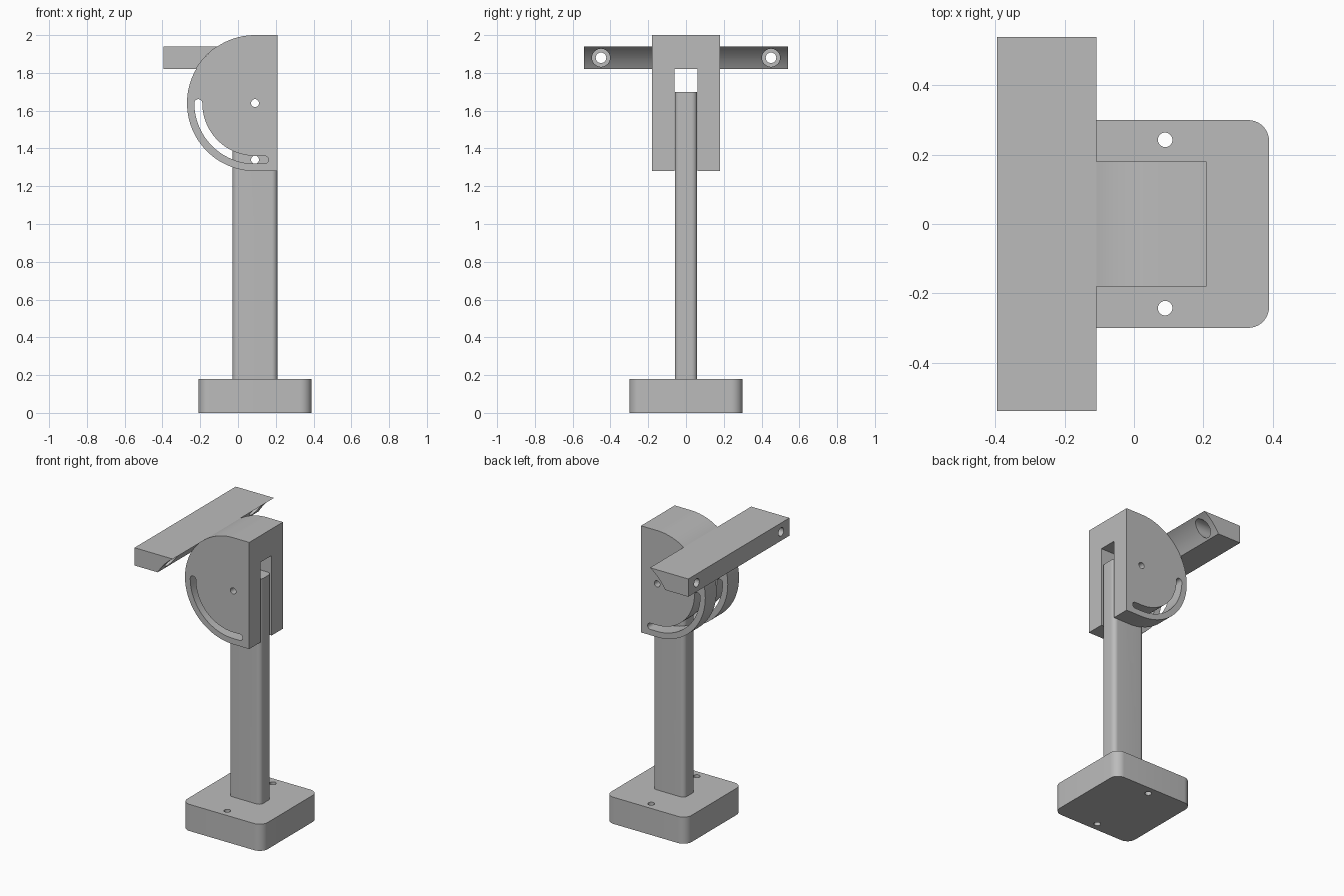
import bpy
import bmesh
from math import cos, sin, radians, asin, degrees

if "Cube" in bpy.data.objects:
    bpy.data.objects.remove(bpy.data.objects["Cube"], do_unlink=True)

grey = bpy.data.materials.new("plain grey")
grey.use_nodes = True
COLOUR = (0.5, 0.5, 0.5, 1)
grey.diffuse_color = COLOUR
grey.node_tree.nodes["Principled BSDF"].inputs["Base Color"].default_value = COLOUR

PIVOT_X, PIVOT_Z = 0.09, 1.64
HEAD_R, TRACK_R, HOLE_R = 0.36, 0.30, 0.021


def arc(cx, cy, r, start, end, steps=24):
    angles = [radians(start + (end - start) * i / steps) for i in range(steps + 1)]
    return [(cx + r * cos(a), cy + r * sin(a)) for a in angles]


def circle(cx, cy, r):
    return arc(cx, cy, r, 0, 360, 32)[:-1]


def rounded_rect(cx, cy, hx, hy, r):
    points = []
    for sx, sy, start in ((1, 1, 0), (-1, 1, 90), (-1, -1, 180), (1, -1, 270)):
        points += arc(cx + sx * (hx - r), cy + sy * (hy - r), r, start, start + 90, 10)
    return points


def prism(name, outline, axis, low, high):
    """Extrude a closed outline along an axis."""
    place = {"X": lambda a, b, c: (c, a, b),
             "Y": lambda a, b, c: (a, c, b),
             "Z": lambda a, b, c: (a, b, c)}[axis]
    bm = bmesh.new()
    face = bm.faces.new([bm.verts.new(place(a, b, low)) for a, b in outline])
    moved = bmesh.ops.extrude_face_region(bm, geom=[face])["geom"]
    verts = [v for v in moved if isinstance(v, bmesh.types.BMVert)]
    bmesh.ops.translate(bm, verts=verts, vec=place(0, 0, high - low))
    bmesh.ops.recalc_face_normals(bm, faces=bm.faces)
    mesh = bpy.data.meshes.new(name)
    bm.to_mesh(mesh)
    bm.free()
    mesh.materials.append(grey)
    obj = bpy.data.objects.new(name, mesh)
    bpy.context.collection.objects.link(obj)
    return obj


def select(obj):
    bpy.ops.object.select_all(action="DESELECT")
    obj.select_set(True)
    bpy.context.view_layer.objects.active = obj


def finish(obj, cutters):
    """Cut the openings, then smooth the rounded faces."""
    select(obj)
    for cutter in cutters:
        cutter.hide_render = True
        mod = obj.modifiers.new("opening", "BOOLEAN")
        mod.operation = "DIFFERENCE"
        mod.solver = "EXACT"
        mod.object = cutter
        bpy.ops.object.modifier_apply(modifier=mod.name)
        bpy.data.objects.remove(cutter, do_unlink=True)
    select(obj)
    bpy.ops.object.shade_smooth_by_angle(angle=radians(30))


# Base block with two screw holes
base = prism("base", rounded_rect(PIVOT_X, 0, 0.30, 0.30, 0.06), "Z", 0, 0.18)
finish(base, [prism("screw_cutter", circle(PIVOT_X, y, HOLE_R), "Z", -0.1, 0.3)
              for y in (-0.243, 0.243)])

# Upright post with pivot and lock holes
post = prism("post", rounded_rect(PIVOT_X, 0, 0.119, 0.0595, 0.03), "Z", 0.18, 1.70)
finish(post, [prism("pin_cutter", circle(PIVOT_X, z, HOLE_R), "Y", -0.3, 0.3)
              for z in (PIVOT_Z, PIVOT_Z - TRACK_R)])

# Forked swivel head: half round at the back, flat at the other side
outline = arc(PIVOT_X, PIVOT_Z, HEAD_R, 90, 270, 64)
outline += [(0.21, PIVOT_Z - HEAD_R), (0.21, PIVOT_Z + HEAD_R)]
head = prism("swivel_head", outline, "Y", -0.18, 0.18)
fork = prism("fork_cutter", [(-0.06, 1), (0.06, 1), (0.06, 1.82), (-0.06, 1.82)],
             "X", -0.6, 0.6)
pivot = prism("pivot_cutter", circle(PIVOT_X, PIVOT_Z, HOLE_R), "Y", -0.3, 0.3)
track_z = PIVOT_Z - TRACK_R
track = arc(PIVOT_X, PIVOT_Z, TRACK_R + HOLE_R, 180, 270, 40)
track += arc(0.14, track_z, HOLE_R, -90, 90, 12)
track += arc(PIVOT_X, PIVOT_Z, TRACK_R - HOLE_R, 270, 180, 40)
track += arc(PIVOT_X - TRACK_R, PIVOT_Z, HOLE_R, 0, 180, 12)[1:-1]
slot = prism("track_cutter", track, "Y", -0.3, 0.3)
finish(head, [fork, pivot, slot])

# Mounting bar, its inner side hollowed to fit the round head
top, bottom = 1.94, 1.82
start = 180 - degrees(asin((top - PIVOT_Z) / HEAD_R))
end = 180 - degrees(asin((bottom - PIVOT_Z) / HEAD_R))
profile = arc(PIVOT_X, PIVOT_Z, HEAD_R, start, end, 16) + [(-0.395, bottom), (-0.395, top)]
bar = prism("mounting_bar", profile, "Y", -0.54, 0.54)
cutters = []
for y in (-0.45, 0.45):
    cutters.append(prism("bolt_cutter", circle(y, 1.88, 0.028), "X", -0.6, 0.2))
    cutters.append(prism("counterbore_cutter", circle(y, 1.88, 0.048), "X", -0.33, 0.2))
finish(bar, cutters)
